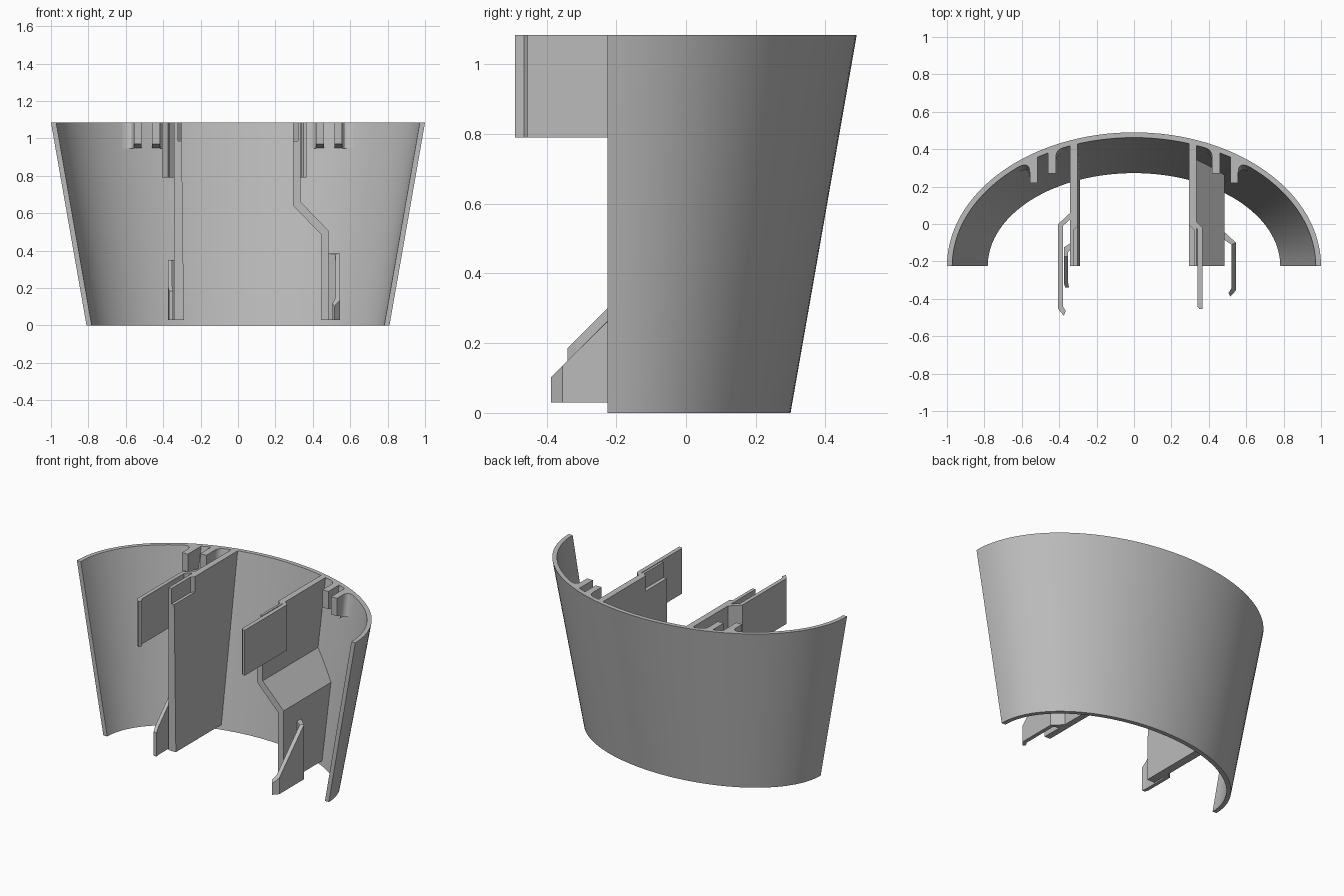
import bpy, bmesh, math

H = 1.085       # overall height
FRONT = -0.225  # open front plane of the shell

cube = bpy.data.objects.get("Cube")
if cube:
    bpy.data.objects.remove(cube, do_unlink=True)

grey = bpy.data.materials.new("plain grey")
grey.use_nodes = True
grey.diffuse_color = (0.5, 0.5, 0.5, 1)
grey.node_tree.nodes["Principled BSDF"].inputs["Base Color"].default_value = (0.5, 0.5, 0.5, 1)


def loft(name, rings, smooth=False):
    """Bridge equal sized rings of points and cap both ends."""
    bm = bmesh.new()
    loops = [[bm.verts.new(p) for p in ring] for ring in rings]
    n = len(loops[0])
    for a, b in zip(loops, loops[1:]):
        for i in range(n):
            j = (i + 1) % n
            bm.faces.new((a[i], a[j], b[j], b[i]))
    bm.faces.new(loops[0])
    bm.faces.new(loops[-1])
    bmesh.ops.recalc_face_normals(bm, faces=bm.faces)
    mesh = bpy.data.meshes.new(name)
    bm.to_mesh(mesh)
    bm.free()
    mesh.materials.append(grey)
    ob = bpy.data.objects.new(name, mesh)
    bpy.context.collection.objects.link(ob)
    if smooth:
        bpy.ops.object.select_all(action='DESELECT')
        ob.select_set(True)
        bpy.context.view_layer.objects.active = ob
        bpy.ops.object.shade_smooth_by_angle(angle=math.radians(30))
    return ob


def radii(z, inset):
    grow = 0.19 * z / H
    return 0.81 + grow - inset, 0.525 + grow - inset


def shell_y(x, z, inset=0.014):
    """Depth of the shell wall at a given x and height."""
    a, b = radii(z, inset)
    return FRONT + b * math.sqrt(1 - (x / a) ** 2)


def shell_point(t, z, inset):
    a, b = radii(z, inset)
    return (a * math.cos(t), FRONT + b * math.sin(t), z)


# Flared half-elliptical shell
steps = 64
loft("shell", [[shell_point(math.pi * i / steps, z, inset)
                for z, inset in ((0, 0), (H, 0), (H, 0.028), (0, 0.028))]
               for i in range(steps + 1)], True)


def wall(name, sections):
    """Upright web from the front plane back into the shell."""
    rings = []
    for (x0, z0), (x1, z1) in sections:
        rings.append([(x0, FRONT, z0), (x1, FRONT, z1),
                      (x1, shell_y(x1, z1), z1), (x0, shell_y(x0, z0), z0)])
    return loft(name, rings)


def notch(ob, x_open, x_floor):
    """Cut a shallow relief in the top front of a web's inner face."""
    plan = [(x_open, -0.4), (x_floor, -0.4), (x_floor, -0.03), (x_open, 0.01)]
    cutter = loft("notch_cutter", [[(x, y, z) for x, y in plan] for z in (0.985, 1.2)])
    cutter.hide_render = True
    mod = ob.modifiers.new("notch", 'BOOLEAN')
    mod.operation = 'DIFFERENCE'
    mod.solver = 'EXACT'
    mod.object = cutter
    bpy.context.view_layer.objects.active = ob
    bpy.ops.object.modifier_apply(modifier=mod.name)
    bpy.data.objects.remove(cutter, do_unlink=True)


right_web = wall("right_web", [((-0.342, 0.03), (-0.289, 0.03)),
                               ((-0.342, H), (-0.302, H))])
notch(right_web, -0.28, -0.32)

left_web = wall("left_web", [((0.445, 0.03), (0.485, 0.03)),
                             ((0.445, 0.485), (0.485, 0.505)),
                             ((0.295, 0.64), (0.335, 0.66)),
                             ((0.295, H), (0.335, H))])
notch(left_web, 0.28, 0.32)


def clip(name, pairs, low, high):
    """Bent strip given as pairs of plan points, with a height rule."""
    loft(name, [[(*p, low), (*q, low), (*q, high(q[1])), (*p, high(p[1]))]
                for p, q in pairs])


# Upper tabs that step out from the webs and reach forward
clip("right_upper_tab", [((-0.335, 0.065), (-0.335, 0.03)),
                         ((-0.405, 0.0), (-0.38, -0.01)),
                         ((-0.405, -0.455), (-0.38, -0.44)),
                         ((-0.375, -0.49), (-0.365, -0.465))], 0.79, lambda y: H)
clip("left_upper_tab", [((0.325, 0.02), (0.325, -0.01)),
                        ((0.367, -0.02), (0.34, -0.03)),
                        ((0.367, -0.455), (0.34, -0.43)),
                        ((0.35, -0.455), (0.338, -0.44))], 0.79, lambda y: H)

# Lower catches with sloping tops
clip("right_lower_catch", [((-0.335, -0.1), (-0.335, -0.135)),
                           ((-0.375, -0.125), (-0.352, -0.15)),
                           ((-0.375, -0.175), (-0.352, -0.175)),
                           ((-0.375, -0.315), (-0.352, -0.315)),
                           ((-0.368, -0.34), (-0.347, -0.34))],
     0.03, lambda y: min(0.35, 0.525 + y))
clip("left_lower_catch", [((0.475, -0.035), (0.475, -0.08)),
                          ((0.545, -0.1), (0.52, -0.11)),
                          ((0.545, -0.355), (0.52, -0.345)),
                          ((0.515, -0.388), (0.505, -0.37))],
     0.03, lambda y: min(0.385, 0.49 + y))


def rib(name, x0, x1, y_front):
    """Short stiffener hanging from the rim, underside sloping to the shell."""
    loft(name, [[(x, y_front, 0.97), (x, y_front, H),
                 (x, shell_y(x, H), H), (x, shell_y(x, 0.945), 0.945)] for x in (x0, x1)])


def fillet(name, x_side, x_far):
    """Concave corner between a rib side and the shell."""
    rings = []
    for z in (0.945, H):
        c = (x_side, shell_y(x_side, z, 0.028))
        s = (x_side, c[1] - abs(x_far - x_side))
        e = (x_far, shell_y(x_far, z, 0.028))
        ring = [(x_far, shell_y(x_far, z), z), (x_side, shell_y(x_side, z), z)]
        for i in range(7):
            t = i / 6
            ring.append(tuple(s[k] * (1 - t) ** 2 + 2 * c[k] * t * (1 - t) + e[k] * t * t
                              for k in (0, 1)) + (z,))
        rings.append(ring)
    loft(name, rings, True)


for side, label in ((1, "left"), (-1, "right")):
    rib(label + "_inner_rib", side * 0.417, side * 0.46, 0.27)
    rib(label + "_outer_rib", side * 0.515, side * 0.557, 0.22)
    fillet(label + "_outer_fillet", side * 0.557, side * 0.62)
    fillet(label + "_inner_fillet", side * 0.417, side * 0.38)
